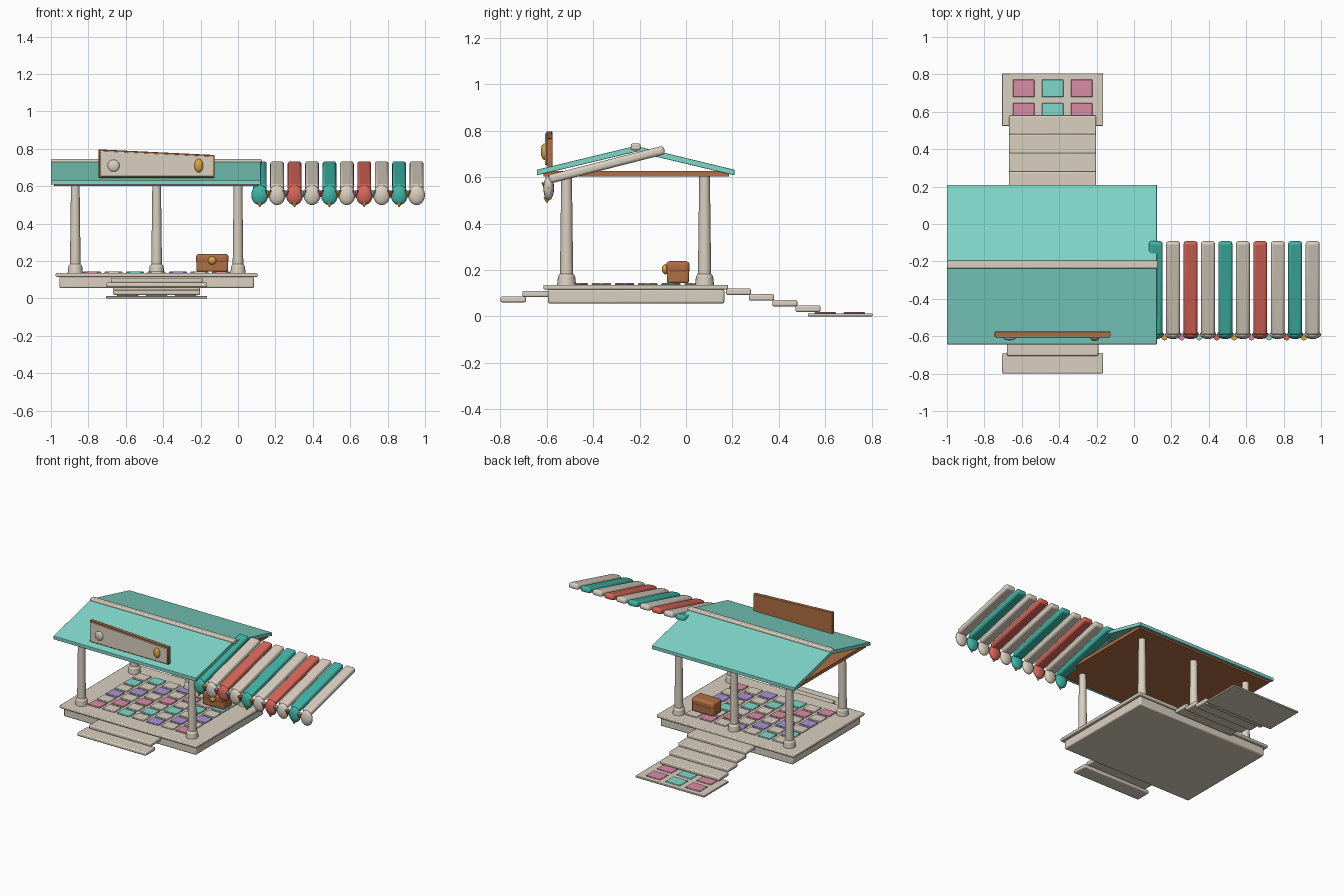
import bpy, bmesh, math
from mathutils import Vector

cube = bpy.data.objects.get("Cube")
if cube:
    bpy.data.objects.remove(cube, do_unlink=True)


def material(name, *srgb):
    rgb = [(c / 255 / 12.92) if c < 11 else ((c / 255 + 0.055) / 1.055) ** 2.4 for c in srgb]
    m = bpy.data.materials.new(name)
    m.use_nodes = True
    m.diffuse_color = (*rgb, 1)
    m.node_tree.nodes["Principled BSDF"].inputs["Base Color"].default_value = (*rgb, 1)
    return m


CREAM = material("cream", 218, 208, 192)
AQUA = material("aqua", 128, 216, 202)
TEAL = material("teal", 62, 182, 166)
CORAL = material("coral", 216, 102, 88)
WOOD = material("wood", 176, 110, 68)
GOLD = material("gold", 214, 164, 60)
PINK = material("pink", 216, 140, 166)
LILAC = material("lilac", 172, 148, 214)


def finish(name, bm, mat, bevel=0, segments=2):
    bmesh.ops.recalc_face_normals(bm, faces=bm.faces)
    me = bpy.data.meshes.new(name)
    bm.to_mesh(me)
    bm.free()
    ob = bpy.data.objects.new(name, me)
    bpy.context.collection.objects.link(ob)
    me.materials.append(mat)
    if bevel:
        mod = ob.modifiers.new("soft_edges", "BEVEL")
        mod.width, mod.segments = bevel, segments
    bpy.ops.object.select_all(action="DESELECT")
    ob.select_set(True)
    bpy.context.view_layer.objects.active = ob
    bpy.ops.object.shade_smooth_by_angle(angle=math.radians(40))
    return ob


def box(name, mat, x, y, z, bevel=0.0, segments=2):
    """Box from its (low, high) ranges on each axis."""
    bm = bmesh.new()
    bmesh.ops.create_cube(bm, size=1)
    for v in bm.verts:
        v.co = [(a + b) / 2 + c * (b - a) for c, (a, b) in zip(v.co, (x, y, z))]
    return finish(name, bm, mat, bevel, segments)


def prism(name, mat, outline, axis, low, high, bevel=0.0):
    """Extrude a 2D outline along the x or y axis."""
    bm = bmesh.new()
    place = (lambda p: (low, *p)) if axis == "x" else (lambda p: (p[0], low, p[1]))
    face = bm.faces.new([bm.verts.new(place(p)) for p in outline])
    ext = bmesh.ops.extrude_face_region(bm, geom=[face])["geom"]
    move = Vector((high - low, 0, 0)) if axis == "x" else Vector((0, high - low, 0))
    bmesh.ops.translate(bm, vec=move, verts=[g for g in ext if isinstance(g, bmesh.types.BMVert)])
    return finish(name, bm, mat, bevel)


def ellipsoid(name, mat, center, radii):
    bm = bmesh.new()
    bmesh.ops.create_uvsphere(bm, u_segments=16, v_segments=10, radius=1)
    for v in bm.verts:
        v.co = [c + r * p for c, r, p in zip(center, radii, v.co)]
    return finish(name, bm, mat)


def column(name, mat, x, y, z0, z1, r0, r1, sides=20):
    bm = bmesh.new()
    bmesh.ops.create_cone(bm, cap_ends=True, segments=sides, radius1=r0, radius2=r1, depth=z1 - z0)
    bmesh.ops.translate(bm, vec=(x, y, (z0 + z1) / 2), verts=bm.verts)
    return finish(name, bm, mat)


# Platform
MID = -0.435
box("platform_body", CREAM, (-0.955, 0.085), (-0.595, 0.165), (0.055, 0.118), 0.008)
box("platform_lip", CREAM, (-0.975, 0.105), (-0.615, 0.182), (0.115, 0.136), 0.006)

# Floor tiles
accents = [PINK, AQUA, LILAC]
for col in range(7):
    for row in range(6):
        x, y = MID + (col - 3) * 0.115, -0.215 + (row - 2.5) * 0.1
        mat = CREAM if (col + row) % 2 else accents[(col * 2 + row) % 3]
        box("floor_tile", mat, (x - 0.048, x + 0.048), (y - 0.042, y + 0.042), (0.134, 0.143), 0.003, 1)

# Front steps
box("front_step_upper", CREAM, (-0.68, -0.19), (-0.705, -0.59), (0.083, 0.11), 0.007)
box("front_step_lower", CREAM, (-0.705, -0.165), (-0.8, -0.69), (0.06, 0.085), 0.007)

# Back steps and tiled landing
for i in range(4):
    y, z = 0.172 + i * 0.1, 0.12 - i * 0.0245
    box("back_step", CREAM, (-0.668, -0.202), (y, y + 0.108), (z - 0.028, z), 0.007)
box("back_landing", CREAM, (-0.705, -0.165), (0.525, 0.805), (0, 0.013), 0.003)
for col in range(3):
    for row in range(2):
        x, y = MID + (col - 1) * 0.155, 0.725 - row * 0.125
        box("landing_tile", (PINK, AQUA)[col % 2], (x - 0.058, x + 0.058),
            (y - 0.047, y + 0.047), (0.011, 0.018), 0.003, 1)

# Posts with flared bases
for x, y in [(-0.87, -0.515), (0, -0.515), (-0.87, 0.08), (MID, 0.08), (0, 0.08)]:
    column("post", CREAM, x, y, 0.14, 0.61, 0.029, 0.023)
    column("post_base", CREAM, x, y, 0.134, 0.172, 0.041, 0.037)
    column("post_base_collar", CREAM, x, y, 0.172, 0.184, 0.037, 0.028)

# Roof: two slopes, ridge and ceiling board
RIDGE = -0.217
for name, eave in (("roof_front", -0.643), ("roof_back", 0.209)):
    prism(name, AQUA, [(RIDGE, 0.735), (eave, 0.632), (eave, 0.608), (RIDGE, 0.709)], "x", -1.0, 0.122, 0.002)
box("roof_ridge", CREAM, (-1.0, 0.128), (RIDGE - 0.021, RIDGE + 0.021), (0.716, 0.745), 0.007)
box("ceiling", WOOD, (-0.985, 0.107), (-0.615, 0.185), (0.602, 0.626))

# Sign board with cream face and two round knobs
def sign_outline(inset):
    return [(-0.745 + inset, 0.645 + inset), (-0.125 - inset, 0.645 + inset),
            (-0.125 - inset, 0.767 - inset), (-0.745 + inset, 0.797 - inset)]

prism("sign_board", WOOD, sign_outline(0), "y", -0.602, -0.576, 0.003)
prism("sign_face", CREAM, sign_outline(0.008), "y", -0.609, -0.6, 0.002)
ellipsoid("sign_knob_cream", CREAM, (-0.665, -0.61, 0.71), (0.032, 0.012, 0.032))
ellipsoid("sign_knob_gold", GOLD, (-0.21, -0.61, 0.71), (0.024, 0.016, 0.036))

# Chest with rounded lid and latch
box("chest_body", WOOD, (-0.222, -0.053), (-0.083, 0.013), (0.143, 0.205), 0.008)
box("chest_lid", WOOD, (-0.225, -0.05), (-0.086, 0.016), (0.185, 0.238), 0.018, 4)
ellipsoid("chest_latch", GOLD, (-0.138, -0.088, 0.203), (0.022, 0.016, 0.022))

# Striped awning: sloped strips, rounded flaps, tips and small pennants
stripes = [TEAL, CREAM, CORAL, CREAM]
pennants = [GOLD, PINK, AQUA, CORAL]
PITCH = 0.0932
for i in range(10):
    x, mat = 0.116 + i * PITCH, stripes[i % 4]
    strip = box("awning_strip", mat, (-0.037, 0.037), (-0.257, 0.257), (-0.019, 0.019), 0.014, 3)
    strip.location = (x, -0.342, 0.654)
    strip.rotation_euler.x = math.atan2(0.12, 0.47)
    ellipsoid("awning_flap", mat, (x, -0.592, 0.553), (0.045, 0.023, 0.054))
    if i % 2 == 0:
        column("awning_tip", GOLD, x, -0.6, 0.49, 0.514, 0.004, 0.014, 10)
    if i < 9:
        column("awning_pennant", pennants[i % 4], x + PITCH / 2, -0.606, 0.54, 0.576, 0.002, 0.017, 8)
